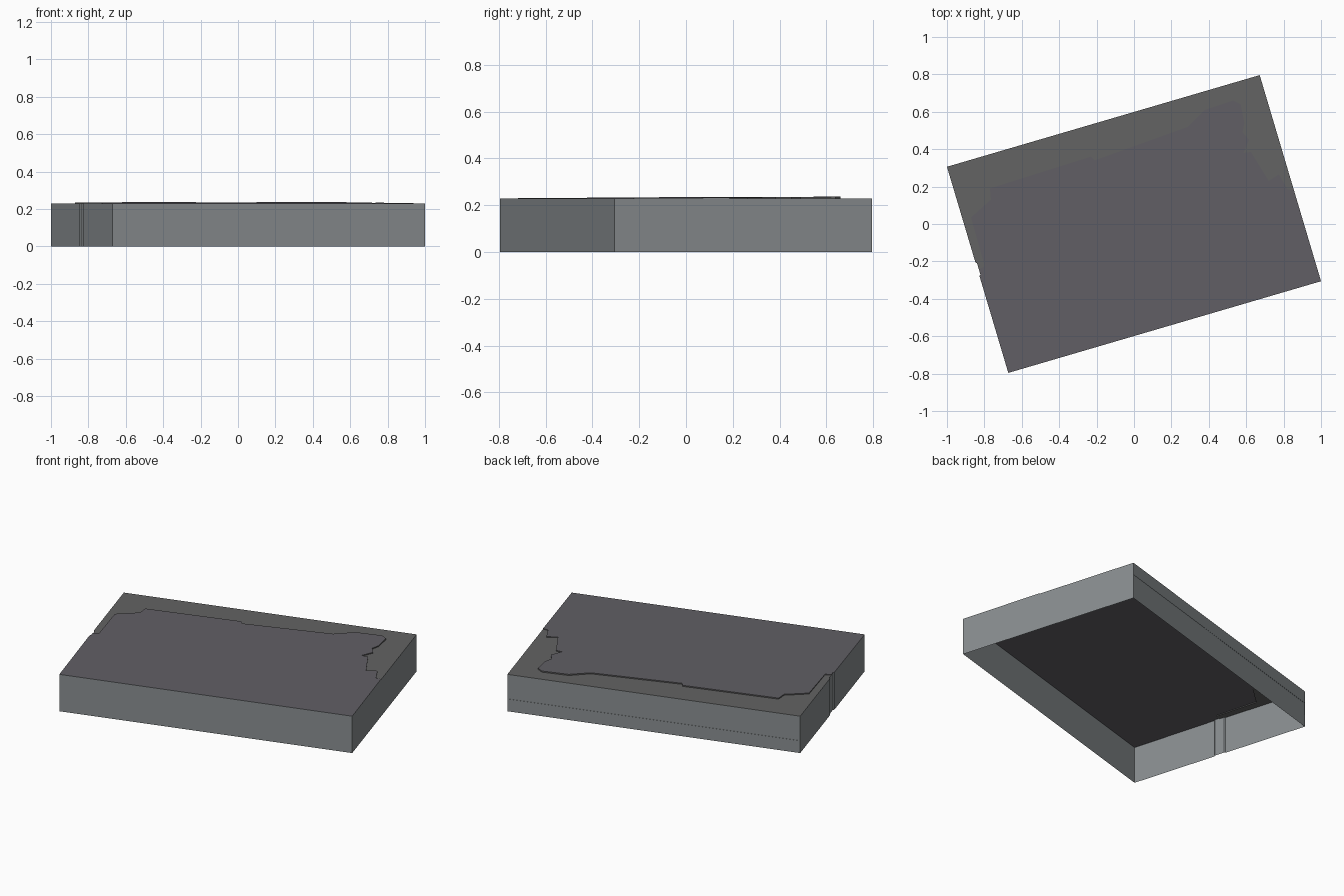
import bpy
from mathutils import Vector

if "Cube" in bpy.data.objects:
    bpy.data.objects.remove(bpy.data.objects["Cube"])

# Footprint of the rotated block: corner, long edge, short edge
O = Vector((-0.672, -0.796))
U = Vector((1.672, 0.49))
V = Vector((-0.328, 1.102))
H = 0.229      # wall height
RISE = 0.008   # how far the front roof sheet lifts towards the back


def at(s, t):
    return O + U * s + V * t


def lifted(p):
    return H + RISE * (p - O).dot(V) / V.length_squared


def material(name, colour):
    m = bpy.data.materials.new(name)
    m.diffuse_color = (*colour, 1)
    m.use_nodes = True
    m.node_tree.nodes["Principled BSDF"].inputs["Base Color"].default_value = m.diffuse_color
    return m


def add_mesh(name, verts, faces, mat):
    me = bpy.data.meshes.new(name)
    me.from_pydata(verts, [], faces)
    me.materials.append(mat)
    ob = bpy.data.objects.new(name, me)
    bpy.context.collection.objects.link(ob)
    return ob


def strip(name, path, low, high, mat):
    """Upright sheet along a path, between two height functions."""
    n = len(path)
    verts = [(p.x, p.y, low(p)) for p in path] + [(p.x, p.y, high(p)) for p in path]
    faces = [(i, i + 1, n + i + 1, n + i) for i in range(n - 1)]
    return add_mesh(name, verts, faces, mat)


def sheet(name, path, height, mat):
    return add_mesh(name, [(p.x, p.y, height(p)) for p in path],
                    [tuple(range(len(path)))], mat)


wall_mat = material("wall grey", (0.25, 0.27, 0.28))
back_mat = material("roof grey", (0.125, 0.125, 0.125))
front_mat = material("roof violet grey", (0.12, 0.115, 0.13))

ground = lambda p: 0.0
flat = lambda p: H

# Jagged seam across the roof, from the left wall to the right wall
seam = [at(0.004, 0.5), at(0.024, 0.506), at(0.0265, 0.742)]
seam += [Vector(p) for p in [
    (-0.765, 0.13), (-0.77, 0.19), (-0.23, 0.36), (-0.21, 0.34), (0.29, 0.52),
    (0.38, 0.61), (0.53, 0.66), (0.57, 0.64), (0.59, 0.54), (0.58, 0.49),
    (0.615, 0.45), (0.585, 0.38), (0.625, 0.385), (0.72, 0.23), (0.775, 0.265),
    (0.82, 0.185)]]
seam.append(at(1, 0.446))

# Outline parts; the left wall has a shallow groove where the seam meets it
front_edge = [seam[0], at(0.004, 0.475), at(0, 0.47), at(0, 0), at(1, 0), seam[-1]]
back_left = [at(0, 1), at(0, 0.535), at(0.004, 0.53), seam[0]]

# Roof: raised front sheet, flat back sheet, and the small step between them
sheet("front_roof", front_edge + seam[-2:0:-1], lifted, front_mat)
sheet("back_roof", seam + [at(1, 1)] + back_left[:-1], flat, back_mat)
strip("roof_step", seam[::-1], flat, lifted, back_mat)

# Walls, open underneath
strip("front_walls", front_edge, ground, lifted, wall_mat)
strip("right_rear_wall", [seam[-1], at(1, 1)], ground, flat, wall_mat)
strip("left_rear_wall", back_left, ground, flat, wall_mat)

# Back wall in three stacked bands, the middle one set in very slightly
a, b = at(1, 1), at(0, 1)
inset = V.normalized() * 0.0015
levels = [(0, 0, 0), (1, 0, 0), (1, 1, 0), (2, 1, 0), (2, 0, 0), (3, 0, 0)]
verts = []
for k, depth, _ in levels:
    for p in (a, b):
        q = p - inset * depth
        verts.append((q.x, q.y, H * k / 3))
add_mesh("back_wall", verts,
         [(2 * i, 2 * i + 1, 2 * i + 3, 2 * i + 2) for i in range(len(levels) - 1)],
         wall_mat)
